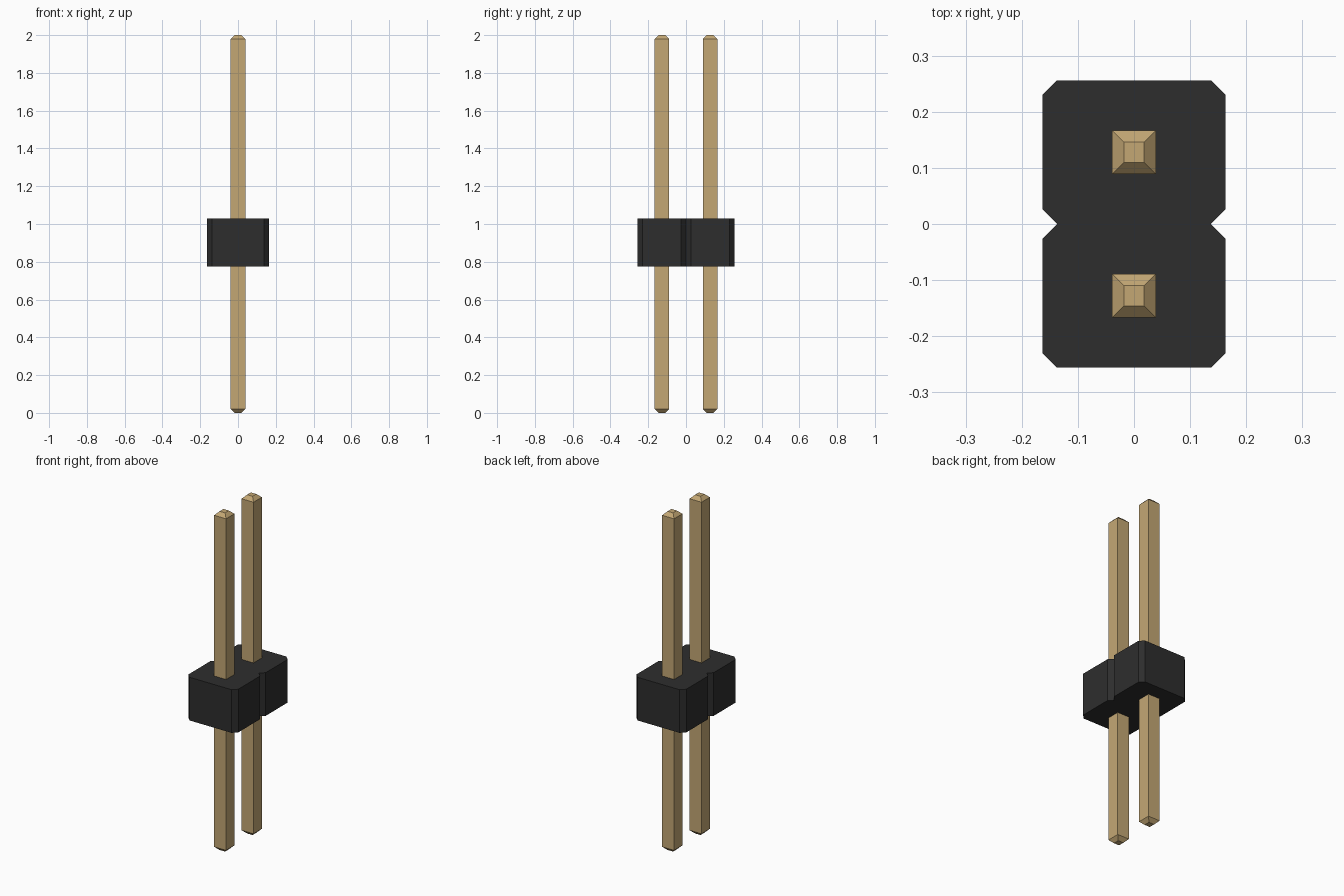
import bpy
import bmesh

cube = bpy.data.objects.get("Cube")
if cube:
    bpy.data.objects.remove(cube, do_unlink=True)


def make_material(name, rgb, roughness, metallic=0.0):
    mat = bpy.data.materials.new(name)
    mat.use_nodes = True
    mat.diffuse_color = (*rgb, 1)
    bsdf = mat.node_tree.nodes["Principled BSDF"]
    bsdf.inputs["Base Color"].default_value = (*rgb, 1)
    bsdf.inputs["Roughness"].default_value = roughness
    bsdf.inputs["Metallic"].default_value = metallic
    return mat


def loft(name, rings, mat, location=(0, 0, 0)):
    """Skin matching rings of points from bottom to top and cap both ends."""
    bm = bmesh.new()
    loops = [[bm.verts.new(p) for p in ring] for ring in rings]
    n = len(loops[0])
    for low, high in zip(loops, loops[1:]):
        for i in range(n):
            j = (i + 1) % n
            bm.faces.new((low[i], low[j], high[j], high[i]))
    bm.faces.new(loops[0][::-1])
    bm.faces.new(loops[-1])
    bmesh.ops.recalc_face_normals(bm, faces=bm.faces)
    mesh = bpy.data.meshes.new(name)
    bm.to_mesh(mesh)
    bm.free()
    mesh.materials.append(mat)
    obj = bpy.data.objects.new(name, mesh)
    obj.location = location
    bpy.context.collection.objects.link(obj)
    return obj


black = make_material("black plastic", (0.027, 0.027, 0.027), 0.6)
gold = make_material("gold metal", (0.55, 0.39, 0.175), 0.4)

# Housing: two chamfered blocks joined at a notched waist
W, D, C = 0.163, 0.256, 0.026
right_side = [(W - C, -D), (W, -D + C), (W, -C), (W - C, 0),
              (W, C), (W, D - C), (W - C, D)]
outline = right_side + [(-x, y) for x, y in reversed(right_side)]
loft("housing", [[(x, y, z) for x, y in outline] for z in (0.775, 1.03)], black)

# Square pins with tapered ends, passing through the housing
HALF, TIP, TAPER = 0.039, 0.018, 0.021
levels = [(0, TIP), (TAPER, HALF), (2 - TAPER, HALF), (2, TIP)]
corners = [(-1, -1), (1, -1), (1, 1), (-1, 1)]
for name, y in (("front_pin", -0.128), ("back_pin", 0.128)):
    rings = [[(sx * r, sy * r, z) for sx, sy in corners] for z, r in levels]
    loft(name, rings, gold, (0, y, 0))
